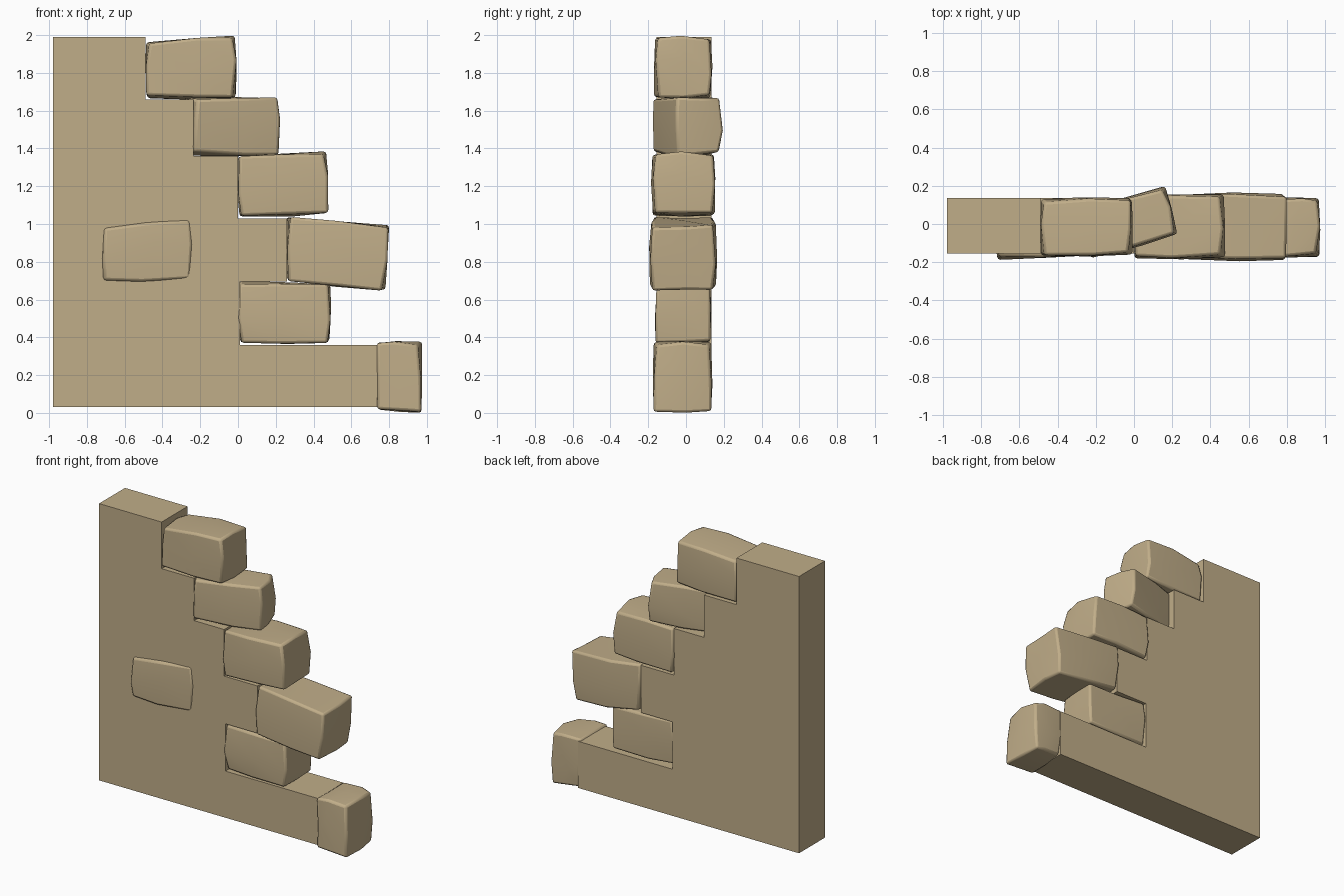
import bpy, bmesh, math, random
from mathutils import Matrix, Vector

if "Cube" in bpy.data.objects:
    bpy.data.objects.remove(bpy.data.objects["Cube"])

random.seed(4)
mat = bpy.data.materials.new("sandstone")
mat.diffuse_color = (0.53, 0.42, 0.25, 1)
mat.use_nodes = True
mat.node_tree.nodes["Principled BSDF"].inputs["Base Color"].default_value = mat.diffuse_color


def finish(name, bm):
    bmesh.ops.recalc_face_normals(bm, faces=bm.faces)
    me = bpy.data.meshes.new(name)
    bm.to_mesh(me)
    bm.free()
    me.materials.append(mat)
    ob = bpy.data.objects.new(name, me)
    bpy.context.collection.objects.link(ob)
    return ob


# Stepped wall slab: profile extruded through its thickness
steps = [(-0.98, 0.03), (0.75, 0.03), (0.75, 0.36), (0.01, 0.36), (0.01, 0.695),
         (0.26, 0.695), (0.26, 1.03), (0.0, 1.03), (0.0, 1.36), (-0.235, 1.36),
         (-0.235, 1.66), (-0.49, 1.66), (-0.49, 1.99), (-0.98, 1.99)]
bm = bmesh.new()
face = bm.faces.new([bm.verts.new((x, -0.155, z)) for x, z in steps])
ext = bmesh.ops.extrude_face_region(bm, geom=[face])
bmesh.ops.translate(bm, vec=(0, 0.29, 0),
                    verts=[v for v in ext["geom"] if isinstance(v, bmesh.types.BMVert)])
finish("wall_slab", bm)


# Rough stone: subdivided box warped to four front corners
# (bottom left, bottom right, top right, top left), worn at edges and corners
def stone(name, quad, y0, y1, turn=0):
    bl, br, tr, tl = [Vector(p) for p in quad]
    bm = bmesh.new()
    bmesh.ops.create_cube(bm, size=2)
    bmesh.ops.subdivide_edges(bm, edges=bm.edges[:], cuts=1, use_grid_fill=True)
    for v in bm.verts:
        c = v.co.copy()
        worn = sum(abs(a) > 0.5 for a in c) - 1
        u, w = (c.x + 1) / 2, (c.z + 1) / 2
        p = bl.lerp(br, u).lerp(tl.lerp(tr, u), w)
        q = Vector((p.x, y0 + (y1 - y0) * (c.y + 1) / 2, p.y))
        for i in range(3):
            if abs(c[i]) > 0.5:
                q[i] -= math.copysign(worn * random.uniform(0, 0.013), c[i])
            else:
                q[i] += random.uniform(-0.05, 0.05) * (0.5 if i == 1 else 1)
        v.co = q
    if turn:
        mid = (bl + br + tr + tl) / 4
        bmesh.ops.rotate(bm, verts=bm.verts, cent=(mid.x, (y0 + y1) / 2, 0),
                         matrix=Matrix.Rotation(math.radians(turn), 3, 'Z'))
    ob = finish(name, bm)
    bev = ob.modifiers.new("worn_edges", 'BEVEL')
    bev.width, bev.segments = 0.014, 2
    bev.limit_method, bev.angle_limit = 'ANGLE', math.radians(50)
    bpy.ops.object.select_all(action='DESELECT')
    ob.select_set(True)
    bpy.context.view_layer.objects.active = ob
    bpy.ops.object.shade_smooth_by_angle(angle=math.radians(42))


# Broken end stones, from the bottom course upward
stone("base_end_stone", [(0.73, 0.01), (0.975, 0.0), (0.975, 0.38), (0.73, 0.38)], -0.175, 0.14)
stone("second_course_stone", [(0.0, 0.37), (0.485, 0.36), (0.50, 0.68), (0.0, 0.70)], -0.165, 0.135)
stone("third_course_stone", [(0.25, 0.69), (0.785, 0.645), (0.80, 0.995), (0.255, 1.04)], -0.195, 0.165)
stone("fourth_course_stone", [(0.005, 1.03), (0.485, 1.05), (0.47, 1.385), (-0.015, 1.36)], -0.185, 0.155)
stone("fifth_course_stone", [(-0.28, 1.36), (0.21, 1.355), (0.21, 1.675), (-0.28, 1.67)], -0.13, 0.137, 16)
stone("top_course_stone", [(-0.49, 1.66), (-0.005, 1.66), (-0.01, 2.0), (-0.49, 1.97)], -0.17, 0.14)
# Stone projecting from the front of the wall
stone("projecting_stone", [(-0.735, 0.695), (-0.24, 0.695), (-0.24, 1.04), (-0.73, 0.995)], -0.178, 0.07, 3)
